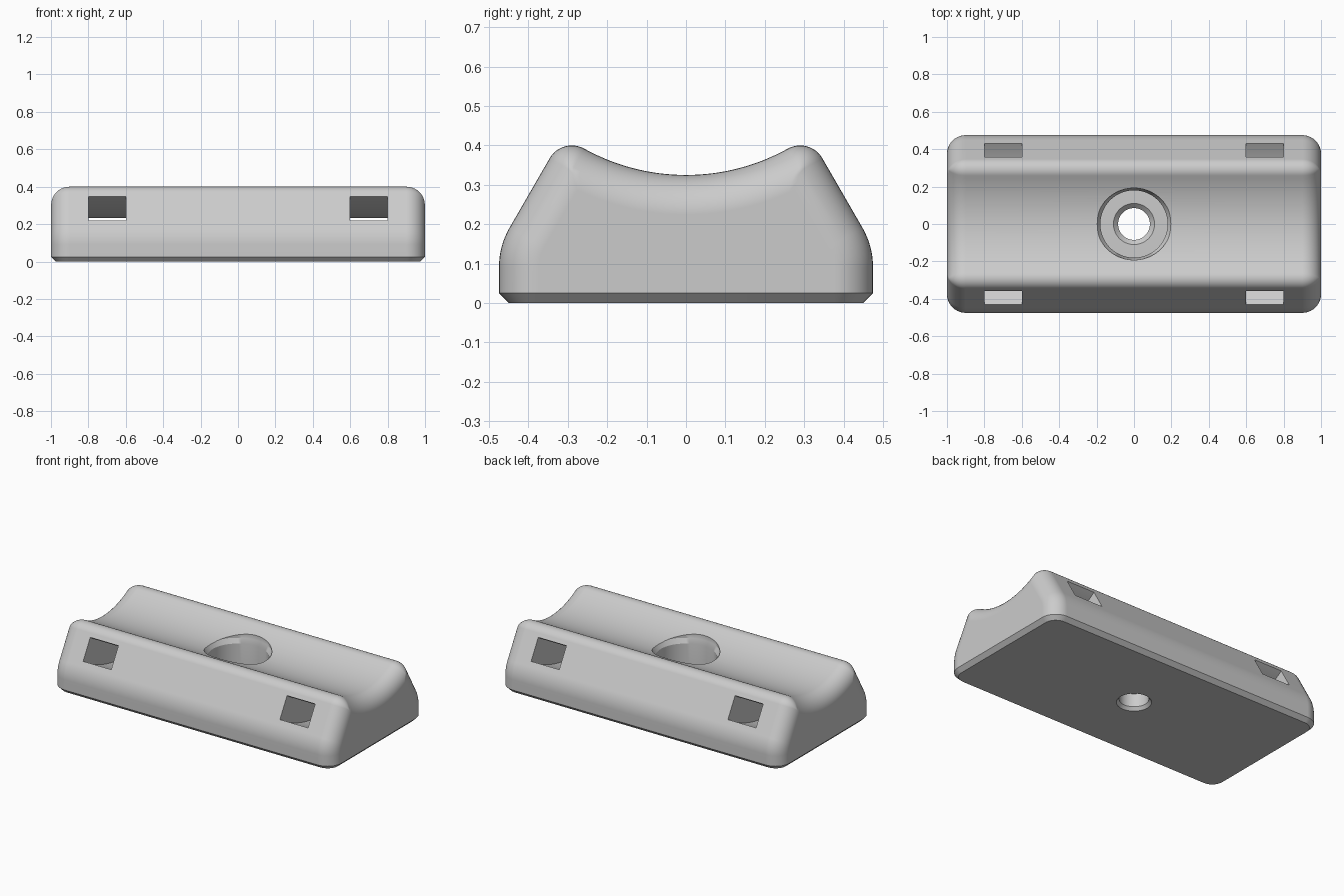
import bpy, bmesh, math
from math import sin, cos, pi, sqrt

cube = bpy.data.objects.get("Cube")
if cube:
    bpy.data.objects.remove(cube, do_unlink=True)

# Main dimensions
HALF_X, HALF_Y = 1.0, 0.475
END_R, CHAMFER = 0.1, 0.025
SADDLE_R, SADDLE_Z = 0.533, 0.858
RIDGE_R, SIDE_R = 0.065, 0.2
SLOPE = 0.4836                     # distance of the sloped flank plane from the origin
NY, NZ = cos(pi / 6), sin(pi / 6)  # flank normal

grey = bpy.data.materials.new("light grey plastic")
grey.use_nodes = True
colour = (0.6, 0.6, 0.6, 1)
grey.diffuse_color = colour
grey.node_tree.nodes["Principled BSDF"].inputs["Base Color"].default_value = colour


def new_object(name, bm):
    bmesh.ops.remove_doubles(bm, verts=bm.verts, dist=1e-5)
    bmesh.ops.dissolve_degenerate(bm, edges=bm.edges, dist=1e-5)
    bmesh.ops.recalc_face_normals(bm, faces=bm.faces)
    mesh = bpy.data.meshes.new(name)
    bm.to_mesh(mesh)
    bm.free()
    obj = bpy.data.objects.new(name, mesh)
    bpy.context.collection.objects.link(obj)
    mesh.materials.append(grey)
    return obj


def half_profile(d):
    """Cross-section from the side wall up to the saddle middle, inset by d."""
    pts = [(HALF_Y - d, CHAMFER)]
    cy = HALF_Y - SIDE_R
    cz = (SLOPE - SIDE_R - NY * cy) / NZ
    for i in range(9):
        a = i / 8 * pi / 6
        pts.append((cy + (SIDE_R - d) * cos(a), cz + (SIDE_R - d) * sin(a)))
    # ridge rounding, tangent to both flank and saddle
    D = max(d, RIDGE_R)
    s = SLOPE - D - NZ * SADDLE_Z
    run = sqrt((SADDLE_R + D) ** 2 - s * s)
    ry, rz = NY * s + NZ * run, SADDLE_Z + NZ * s - NY * run
    to_centre = math.atan2(SADDLE_Z - rz, -ry)
    for i in range(13):
        a = pi / 6 + i / 12 * (to_centre - pi / 6)
        pts.append((ry + (D - d) * cos(a), rz + (D - d) * sin(a)))
    # saddle arc
    span = math.atan2(ry, SADDLE_Z - rz)
    for i in range(1, 17):
        a = span * (1 - i / 16)
        pts.append(((SADDLE_R + d) * sin(a), SADDLE_Z - (SADDLE_R + d) * cos(a)))
    return pts


# Body: cross-sections lofted along x, shrinking to round the ends
bm = bmesh.new()
stations = [(side, i / 10 * pi / 2) for side in (-1, 1) for i in range(11)]
stations = stations[10::-1] + stations[11:]
rings = []
for side, t in stations:
    x = HALF_X - END_R * (1 - sin(t))
    d = END_R * (1 - cos(t))
    half = half_profile(d)
    foot = (HALF_Y - d - CHAMFER * cos(t), x - CHAMFER * sin(t))
    loop = half + [(-y, z) for y, z in half[-2::-1]]
    ring = [bm.verts.new((side * x, y, z)) for y, z in loop]
    ring.insert(0, bm.verts.new((side * foot[1], foot[0], 0)))
    ring.append(bm.verts.new((side * foot[1], -foot[0], 0)))
    rings.append(ring)
for a, b in zip(rings, rings[1:]):
    for i in range(len(a) - 1):
        bm.faces.new((a[i], a[i + 1], b[i + 1], b[i]))
for ring in (rings[0], rings[-1]):
    bm.faces.new(ring[1:-1])
    bm.faces.new((ring[0], ring[1], ring[-2], ring[-1]))
bm.faces.new([r[0] for r in rings] + [r[-1] for r in reversed(rings)])
body = new_object("saddle_block", bm)

# Strap channels: curved bands below the saddle
cutters = []
for name, x0 in (("right_strap_cutter", -0.8), ("left_strap_cutter", 0.6)):
    bm = bmesh.new()
    angles = [(i / 20 - 1) * pi / 4 for i in range(41)]
    band = [(r * sin(a), SADDLE_Z - r * cos(a))
            for r, seq in ((0.625, angles), (0.77, angles[::-1])) for a in seq]
    face = bm.faces.new([bm.verts.new((x0, y, z)) for y, z in band])
    grown = bmesh.ops.extrude_face_region(bm, geom=[face])["geom"]
    bmesh.ops.translate(bm, vec=(0.2, 0, 0),
                        verts=[v for v in grown if isinstance(v, bmesh.types.BMVert)])
    cutters.append(new_object(name, bm))

# Screw hole: chamfered through-hole with a wide counterbore
bm = bmesh.new()
N = 64
steps = [(0.105, -0.005, 1), (0.085, 0.02, 1), (0.085, 0.105, 1), (0.11, 0.13, 1),
         (0.18, 0.13, 1), (0.18, 0.3, 1), (0.2, 0.33, 0.96), (0.2, 0.5, 0.96)]
loops = [[bm.verts.new((r * cos(k * 2 * pi / N), squash * r * sin(k * 2 * pi / N), z))
          for k in range(N)] for r, z, squash in steps]
for a, b in zip(loops, loops[1:]):
    for k in range(N):
        j = (k + 1) % N
        bm.faces.new((a[k], a[j], b[j], b[k]))
bm.faces.new(loops[0])
bm.faces.new(loops[-1])
cutters.append(new_object("screw_hole_cutter", bm))

# Cut, then shade
bpy.ops.object.select_all(action="DESELECT")
bpy.context.view_layer.objects.active = body
body.select_set(True)
for cutter in cutters:
    mod = body.modifiers.new(cutter.name, "BOOLEAN")
    mod.operation, mod.solver, mod.object = "DIFFERENCE", "EXACT", cutter
    bpy.ops.object.modifier_apply(modifier=mod.name)
    bpy.data.objects.remove(cutter, do_unlink=True)
bpy.ops.object.shade_smooth_by_angle(angle=math.radians(25))
weighted = body.modifiers.new("even_shading", "WEIGHTED_NORMAL")
weighted.keep_sharp = True
